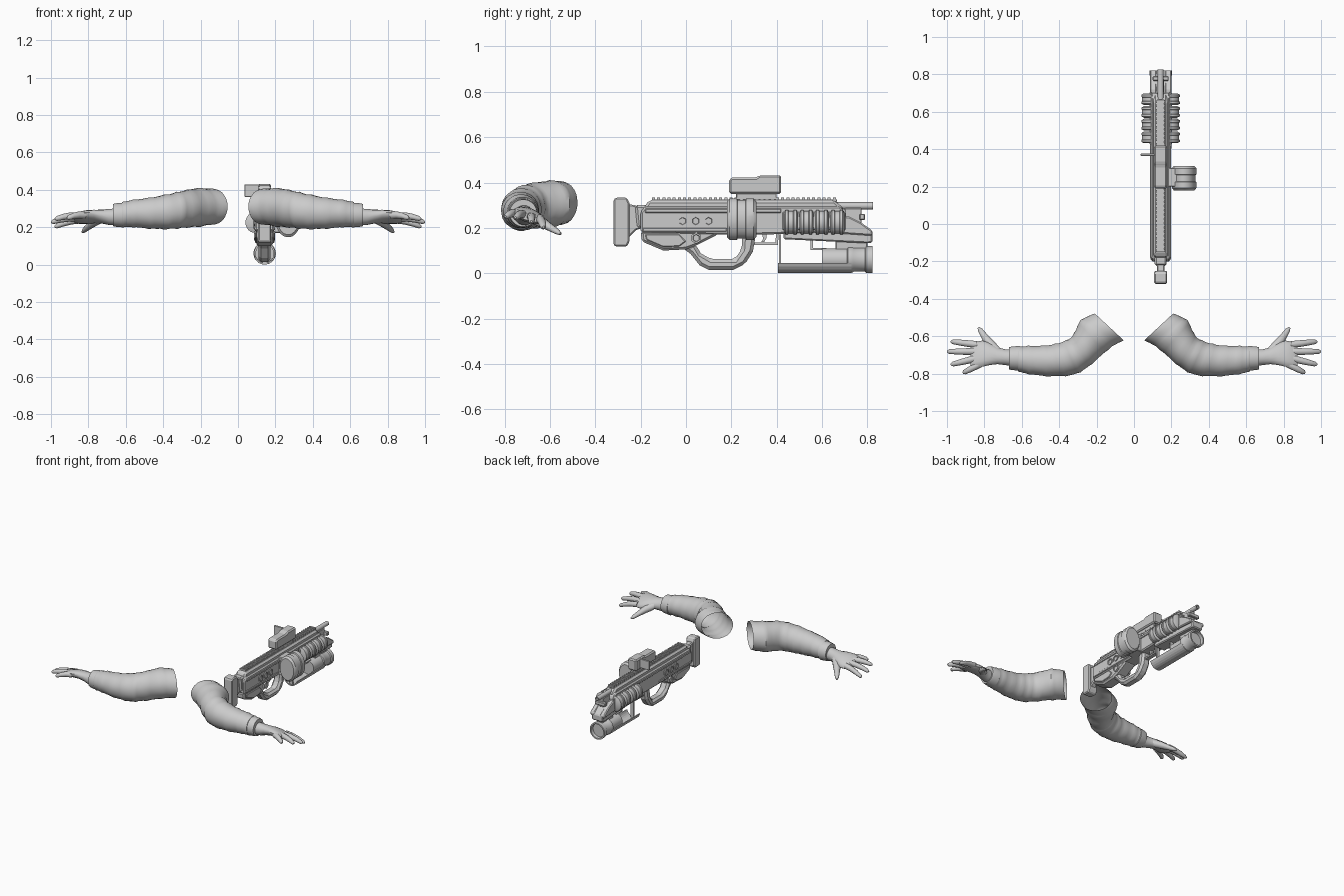
import bpy, bmesh, math, random
from mathutils import Vector

if "Cube" in bpy.data.objects:
    bpy.data.objects.remove(bpy.data.objects["Cube"])

random.seed(4)
grey = bpy.data.materials.new("plain grey")
grey.diffuse_color = (0.6, 0.6, 0.6, 1)
grey.use_nodes = True
grey.node_tree.nodes["Principled BSDF"].inputs["Base Color"].default_value = grey.diffuse_color
CX = 0.1425  # centre line of the launcher


def finish(name, bm, smooth=False, bevel=0, mirror=None):
    bmesh.ops.recalc_face_normals(bm, faces=bm.faces)
    me = bpy.data.meshes.new(name)
    bm.to_mesh(me)
    bm.free()
    me.materials.append(grey)
    ob = bpy.data.objects.new(name, me)
    bpy.context.collection.objects.link(ob)
    if smooth:
        me.shade_smooth()
        me.set_sharp_from_angle(angle=math.radians(40))
    if bevel:
        m = ob.modifiers.new("bevel", 'BEVEL')
        m.width, m.segments, m.limit_method = bevel, 1, 'ANGLE'
    if mirror is not None:
        pivot = bpy.data.objects.get("mirror_centre") if mirror else None
        m = ob.modifiers.new("mirror", 'MIRROR')
        m.use_clip = False
        m.use_mirror_merge = False
        if pivot:
            m.mirror_object = pivot
    return ob


def loft(name, rings, segs=16, caps=(True, True), wrinkle=0, **kw):
    """Skin elliptical rings, each (edge point, opposite edge point, half height)."""
    bm = bmesh.new()
    loops = []
    for a, b, h in rings:
        a, b = Vector(a), Vector(b)
        mid, side = (a + b) / 2, (b - a) / 2
        loop = []
        for i in range(segs):
            t = 2 * math.pi * (i + 0.5) / segs
            k = 1 + random.uniform(-wrinkle, wrinkle)
            loop.append(bm.verts.new(mid + k * (side * math.cos(t) + Vector((0, 0, h * math.sin(t))))))
        loops.append(loop)
    for p, q in zip(loops, loops[1:]):
        for i in range(segs):
            j = (i + 1) % segs
            bm.faces.new((p[i], p[j], q[j], q[i]))
    if caps[0]:
        bm.faces.new(loops[0])
    if caps[1]:
        bm.faces.new(loops[-1])
    return finish(name, bm, smooth=kw.pop("smooth", True), **kw)


def prism(name, pts, lo, hi, axis='x', bevel=0.006, mirror=None):
    """Extrude a side profile (y, z) along x, or an end profile (x, z) along y."""
    bm = bmesh.new()
    ends = [[bm.verts.new((d, u, v) if axis == 'x' else (u, d, v)) for u, v in pts] for d in (lo, hi)]
    bm.faces.new(ends[0])
    bm.faces.new(ends[1])
    n = len(pts)
    for i in range(n):
        j = (i + 1) % n
        bm.faces.new((ends[0][i], ends[0][j], ends[1][j], ends[1][i]))
    return finish(name, bm, bevel=bevel, mirror=mirror)


def box(name, x, y, z, bevel=0.004, mirror=None):
    return prism(name, [(y[0], z[0]), (y[1], z[0]), (y[1], z[1]), (y[0], z[1])], x[0], x[1], bevel=bevel, mirror=mirror)


def turned(name, cx, cz, profile, stretch=1, segs=20, **kw):
    """Round part along y from (y, radius) pairs."""
    return loft(name, [((cx - r, y, cz), (cx + r, y, cz), r * stretch) for y, r in profile], segs, **kw)


def limb(name, path):
    """Tapered finger from (x, y, z, radius) points."""
    pts = [Vector(p[:3]) for p in path]
    side = (pts[-1] - pts[0]).cross(Vector((0, 0, 1))).normalized()
    loft(name, [(p - side * s[3], p + side * s[3], s[3]) for p, s in zip(pts, path)], 10, mirror=False)


# ---- launcher body
pivot = bpy.data.objects.new("mirror_centre", None)
pivot.location.x = CX
pivot.hide_render = True
bpy.context.collection.objects.link(pivot)

prism("receiver", [(-.2, .18), (-.2, .27), (-.18, .295), (.68, .295), (.70, .27), (.70, .18), (.32, .17), (.1, .17)],
      .092, .193, bevel=.008)
prism("upper_receiver", [(-.19, .28), (-.165, .322), (.655, .322), (.70, .28)], .104, .181, bevel=.012)
box("top_rail", (.122, .163), (-.15, .665), (.315, .326), bevel=.002)
tooth = box("rail_tooth", (.118, .167), (-.15, -.137), (.322, .334), bevel=0)
arr = tooth.modifiers.new("repeat", 'ARRAY')
arr.count, arr.use_relative_offset, arr.use_constant_offset = 36, False, True
arr.constant_offset_displace = (0, .0228, 0)
box("side_strip", (.086, .096), (-.18, .42), (.266, .284), bevel=.003, mirror=True)
box("lower_strip", (.087, .096), (-.19, .18), (.184, .2), bevel=.003, mirror=True)
prism("lower_stock", [(-.2, .185), (-.195, .14), (-.1, .1), (0, .105), (.04, .12), (.14, .17), (.14, .19)],
      .098, .187, bevel=.01)
prism("stock_panel", [(-.18, .172), (-.175, .147), (-.1, .115), (-.03, .118), (0, .14), (-.03, .172)],
      .09, .1, bevel=.004, mirror=True)
for i, (y, z) in enumerate([(-.015, .23), (.043, .23), (.1, .23), (.045, .155)]):
    rings = [(.1, .025), (.086, .025), (.086, .017), (.091, .015)]
    loft(f"hex_port_{i}", [((x, y - r, z), (x, y + r, z), r) for x, r in rings], 6, smooth=False, mirror=True)

# ---- butt and grip
prism("butt_pad", [(-.32, .125), (-.32, .325), (-.31, .333), (-.26, .333), (-.25, .31), (-.25, .14), (-.26, .117), (-.31, .117)],
      .108, .177, bevel=.01)
prism("butt_neck", [(-.26, .15), (-.26, .305), (-.225, .3), (-.19, .275), (-.19, .2), (-.22, .19)], .122, .163)
prism("butt_collar", [(-.225, .3), (-.17, .3), (-.17, .19), (-.215, .2)], .11, .175, bevel=.01)
prism("grip_loop", [(-.02, .115), (.02, .085), (.06, .035), (.1, .015), (.21, .015), (.26, .04), (.295, .095), (.31, .18),
                    (.25, .18), (.245, .105), (.215, .062), (.11, .062), (.065, .088), (.04, .13)], .11, .175, bevel=.014)
prism("trigger_guard", [(.3, .125), (.405, .125), (.41, .18), (.398, .18), (.394, .135), (.3, .135)], .128, .157, bevel=0)
prism("trigger", [(.335, .18), (.34, .15), (.332, .138), (.345, .138), (.355, .155), (.355, .18)], .135, .15, bevel=0)

# ---- drum magazine
turned("drum_magazine", .268, .238, [(.18, .045), (.18, .056), (.192, .066), (.225, .066), (.228, .061), (.262, .061),
                                    (.265, .066), (.298, .066), (.31, .056), (.31, .045)], stretch=1.4, segs=24)
box("magazine_mount", (.18, .23), (.2, .3), (.17, .3))

# ---- sight
prism("sight", [(.19, .35), (.19, .415), (.205, .422), (.31, .422), (.325, .432), (.42, .432), (.42, .35)], .108, .177, bevel=.008)
box("sight_mount", (.12, .165), (.22, .40), (.32, .355))
box("sight_plate", (.035, .112), (.364, .376), (.362, .428), bevel=.002)

# ---- side shells
for i in range(4):
    y = .432 + i * .068
    turned(f"shell_{i}", CX - .053, .225, [(y, .036), (y + .007, .05), (y + .018, .05), (y + .021, .046), (y + .041, .046),
                                         (y + .044, .05), (y + .055, .05), (y + .063, .036)], stretch=1.1, mirror=True)
box("shell_bracket", (.083, .098), (.425, .705), (.19, .27), mirror=True)

# ---- muzzle
prism("fore_end", [(.43, .15), (.8, .132), (.822, .135), (.822, .18), (.76, .23), (.69, .25), (.43, .185)],
      .098, .187, bevel=.006)
prism("muzzle_cheek", [(.68, .175), (.822, .165), (.822, .188), (.77, .225), (.72, .25), (.68, .25)], .085, .12, mirror=True)
turned("barrel", CX, .297, [(.66, .016), (.825, .016), (.825, .009), (.77, .009)], segs=14)
box("barrel_support", (.125, .16), (.70, .775), (.22, .288))
box("front_sight", (.1, .185), (.765, .79), (.235, .262))

# ---- under-slung tube and tray
arc = [math.pi * (1 + i / 12) for i in range(13)]
tray = [(CX + .057 * math.cos(a), .057 + .057 * math.sin(a)) for a in arc]
tray += [(CX + .049 * math.cos(a), .057 + .049 * math.sin(a)) for a in reversed(arc)]
prism("tube_tray", [(x, min(z, .046)) for x, z in tray], .405, .73, axis='y', bevel=0)
turned("tube", CX, .06, [(.6, .03), (.6, .05), (.72, .05)])
turned("tube_head", CX, .06, [(.71, .05), (.715, .057), (.735, .057), (.74, .054), (.79, .054), (.795, .06),
                              (.822, .06), (.822, .05), (.80, .048)], segs=24)
box("tray_post", (.13, .155), (.41, .42), (.004, .17), bevel=0)
box("tray_rod", (.13, .155), (.55, .62), (.103, .112), bevel=0)
box("rod_post", (.13, .155), (.55, .56), (.105, .16), bevel=0)
box("tube_hanger", (.125, .16), (.66, .80), (.1, .15))

# ---- sleeves: inner edge (x, y), outer edge (x, y), middle height, half height
key = [(.21, -.478, .055, -.622, .31, .095), (.285, -.515, .135, -.67, .306, .102), (.33, -.6, .24, -.76, .297, .099),
       (.39, -.632, .32, -.805, .285, .095), (.468, -.648, .44, -.815, .276, .085), (.565, -.652, .56, -.803, .273, .073),
       (.62, -.655, .62, -.788, .267, .067)]
rings = []
for i in range(len(key) - 1):
    k = [key[max(i - 1, 0)], key[i], key[i + 1], key[min(i + 2, len(key) - 1)]]
    for s in range(5):
        t = s / 5
        v = [.5 * (2 * b + (c - a) * t + (2 * a - 5 * b + 4 * c - d) * t * t + (3 * b - a - 3 * c + d) * t ** 3)
             for a, b, c, d in zip(*k)]
        rings.append(v)
rings.append(list(key[-1]))
folded = []
for i, v in enumerate(rings):
    f = 1 + (.025 if i % 4 == 1 else -.012) * (i > 2)  # cloth folds
    mx, my = (v[0] + v[2]) / 2, (v[1] + v[3]) / 2
    folded.append(((mx + (v[0] - mx) * f, my + (v[1] - my) * f, v[4]),
                   (mx + (v[2] - mx) * f, my + (v[3] - my) * f, v[4]), v[5] * f))
loft("sleeve", folded, 24, caps=(False, True), wrinkle=.012, mirror=False)
cuff = [(.605, .06), (.61, .067), (.655, .063), (.667, .06), (.667, .045)]
loft("cuff", [((x, -.718 + r, .265), (x, -.718 - r, .265), r) for x, r in cuff], 24, mirror=False)

# ---- hands: x, y, z, half width, half thickness, tilt of the thumb side
palm = [(.64, -.716, .255, .046, .046, 0), (.69, -.712, .255, .043, .043, .003), (.73, -.704, .257, .046, .036, .008),
        (.77, -.695, .257, .06, .033, .016), (.81, -.693, .254, .071, .031, .02), (.85, -.699, .25, .07, .026, .02),
        (.875, -.702, .248, .06, .014, .018)]
loft("palm", [((x, y + w, z - d), (x, y - w, z + d), h) for x, y, z, w, h, d in palm], 16, mirror=False)
fingers = {"index_finger": ((.84, -.645, .24), (.98, -.628, .203)), "middle_finger": ((.85, -.682, .25), (1.0, -.682, .228)),
           "ring_finger": ((.85, -.72, .26), (.98, -.752, .245)), "little_finger": ((.82, -.747, .264), (.915, -.797, .25))}
for name, (a, b) in fingers.items():
    a, b = Vector(a), Vector(b)
    steps = [(0, .02, 0), (.35, .0185, .006), (.65, .0165, .005), (.92, .013, 0), (1, .005, 0)]
    limb(name, [(*(a.lerp(b, t) + Vector((0, 0, lift))), r) for t, r, lift in steps])
limb("thumb", [(.74, -.675, .245, .028), (.775, -.635, .225, .026), (.8, -.6, .203, .019),
               (.822, -.568, .184, .014), (.832, -.553, .175, .006)])
